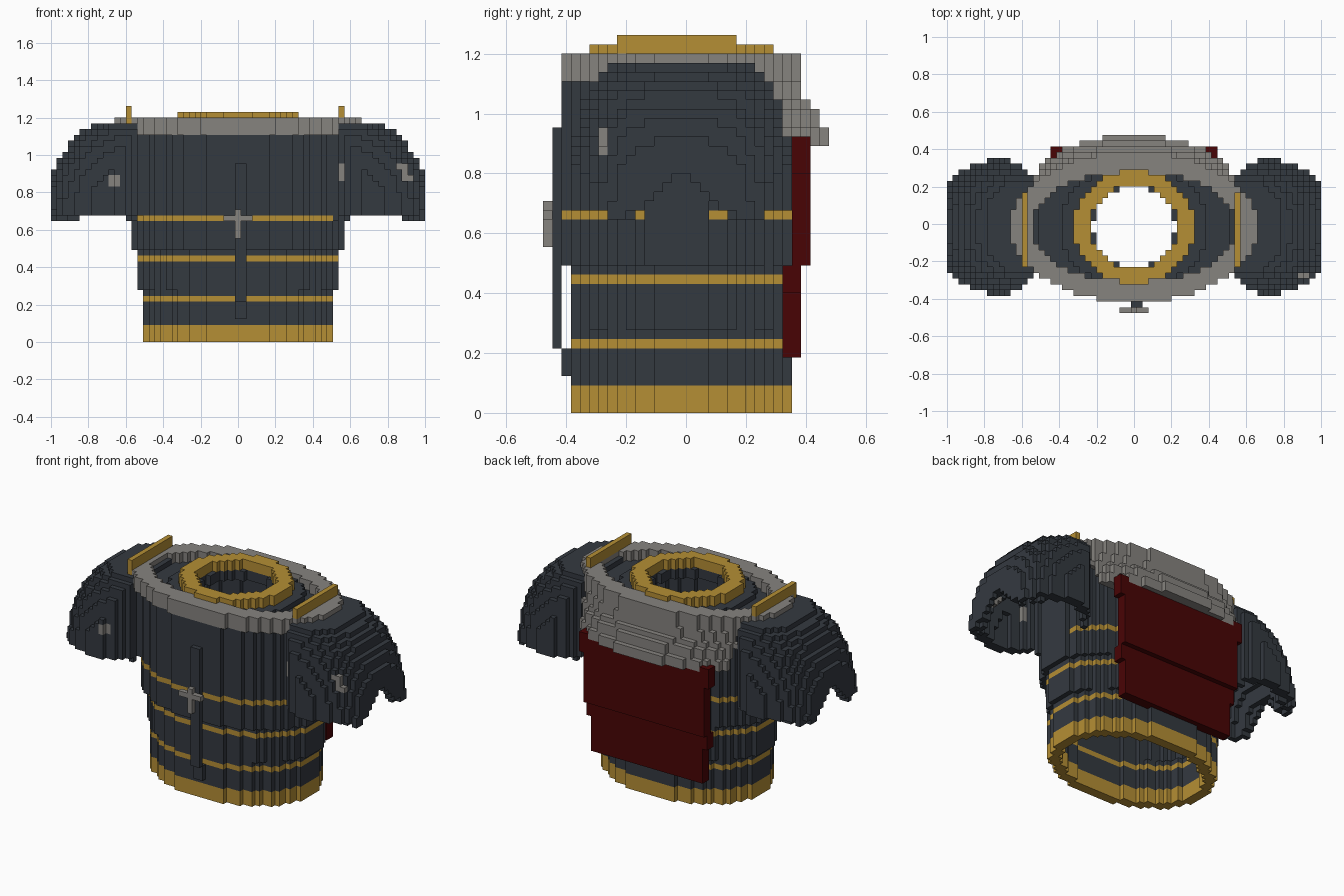
import bpy, bmesh
from mathutils import Vector

cube = bpy.data.objects.get("Cube")
if cube:
    bpy.data.objects.remove(cube)

V = 2 / 65  # edge of one block


def material(name, rgb):
    m = bpy.data.materials.new(name)
    m.use_nodes = True
    m.diffuse_color = (*rgb, 1)
    m.node_tree.nodes["Principled BSDF"].inputs["Base Color"].default_value = (*rgb, 1)
    return m


DARK = material("dark steel", (0.034, 0.041, 0.051))
GOLD = material("gold trim", (0.46, 0.272, 0.035))
GREY = material("grey cloth", (0.24, 0.228, 0.212))
RED = material("dark red cape", (0.066, 0.0012, 0.0015))

AXES = [Vector(d) for d in ((1, 0, 0), (-1, 0, 0), (0, 1, 0), (0, -1, 0), (0, 0, 1), (0, 0, -1))]


def blocks(name, rule, xs, ys, zs, mats):
    """Fill a block grid by rule (None or a material slot) and skin its outside."""
    cells = {}
    for x in range(xs[0], xs[1] + 1):
        for y in range(ys[0], ys[1] + 1):
            for z in range(zs[0], zs[1] + 1):
                slot = rule(x, y, z)
                if slot is not None:
                    cells[x, y, z] = slot
    bm = bmesh.new()
    corners = {}

    def corner(p):
        key = tuple(round(c * 2) for c in p)
        if key not in corners:
            corners[key] = bm.verts.new(p * V)
        return corners[key]

    for (x, y, z), slot in cells.items():
        centre = Vector((x, y, z + 0.5))
        for n in AXES:
            if (x + int(n.x), y + int(n.y), z + int(n.z)) in cells:
                continue
            u = Vector((n.y, n.z, n.x))
            w = n.cross(u)
            loop = [centre + (n + u * i + w * j) / 2 for i, j in ((1, 1), (-1, 1), (-1, -1), (1, -1))]
            bm.faces.new([corner(p) for p in loop]).material_index = slot
    mesh = bpy.data.meshes.new(name)
    bm.to_mesh(mesh)
    bm.free()
    for m in mats:
        mesh.materials.append(m)
    ob = bpy.data.objects.new(name, mesh)
    bpy.context.collection.objects.link(ob)
    return ob


def box(name, xs, ys, zs, mat):
    return blocks(name, lambda x, y, z: 0, xs, ys, zs, [mat])


def oval(x, y, a, b, power=2):
    return abs(x / a) ** power + abs((y + 0.5) / b) ** power <= 1


# Torso shell, widening upwards, with gold bands
def torso(x, y, z):
    a = 16.7 if z < 9 else 17.7 if z < 16 else 18.7
    b = 12.15 if z < 16 or y > 0 else 13.15
    if not oval(x, y, a, b) or oval(x, y, a - 2, b - 2):
        return None
    band = z in (7, 14) or z == 21 and abs(x) < 18
    return 1 if z < 3 or band else 0


blocks("torso", torso, (-19, 19), (-14, 13), (0, 35), [DARK, GOLD])


# Recessed top of the torso, open at the neck
def yoke(x, y, z):
    outer = oval(x, y, 18.7, 11) if z == 36 else oval(x, y, 13, 10.4)
    return 0 if outer and not oval(x, y, 7.1, 7) else None


blocks("neck_yoke", yoke, (-19, 19), (-13, 12), (36, 37), [DARK])


# Gold neck ring
def neck(x, y, z):
    return 0 if oval(x, y, 10.5, 9.9) and not oval(x, y, 7.7, 7.1) else None


blocks("neck_ring", neck, (-11, 11), (-11, 10), (37, 39), [GOLD])


# Grey collar, draped lower and wider at the back
def collar(x, y, z):
    if z >= 36:
        ok = oval(x, y, 21.5, 13.15) and not oval(x, y, 18, 9.6)
        return 0 if ok else None
    if y < 3 or z < 29 + max(0, 9.5 - y) * 2.3:
        return None
    back = 15.9 if z < 31 else 14.9 if z < 33 else 13.9 if z < 34 else 13.15
    return 0 if oval(x, y, 20.6, back, 2.25) and not oval(x, y, 17.5, 10.5) else None


blocks("collar", collar, (-22, 22), (-14, 15), (29, 38), [GREY])


# Hollow domed shoulder guards, ragged below and arched over the arm
def dome(x, y, z, cut):
    x, v = abs(x), abs(y + 0.5)
    lobe = max(0, 1 - ((x - 25) / 10) ** 2) ** 0.5 * (12.2 - cut)
    reach = (max(0, x - 19) / (14.3 - cut)) ** 2
    rise = (max(0, z - 22) / (17 - cut)) ** 2
    return v <= lobe and reach + (v / (12.4 - cut)) ** 3.5 + rise <= 1


def guard(x, y, z):
    if not dome(x, y, z, 0) or dome(x, y, z, 2):
        return None
    if z == 21 and not (3 < abs(y) < 9 and (2 * x + y) % 5 < 3):
        return None
    if abs(x) > 28 and z < 26 - abs(y + 0.5):
        return None
    front_chip = x in (-22, -21) and y < -7 and 27 <= z <= 28
    side_chip = x > 0 and y == -9 and 28 <= z <= 30
    return 1 if front_chip or side_chip else 0


for side, span in (("left", (17, 32)), ("right", (-32, -17))):
    blocks(side + "_shoulder_guard", guard, span, (-13, 12), (21, 37), [DARK, GREY])

# Gold shoulder straps
box("left_strap", (18, 18), (-7, 5), (36, 40), GOLD)
box("right_strap", (-19, -19), (-7, 5), (36, 40), GOLD)

# Front rib and the pale cross on it
box("front_rib", (0, 1), (-14, -14), (7, 30), DARK)
box("front_rib_tip", (0, 1), (-13, -13), (4, 6), DARK)


def cross(x, y, z):
    return 0 if x == 0 or z == 21 else None


blocks("chest_cross", cross, (-2, 2), (-15, -15), (18, 22), [GREY])


# Cape in two overlapping panels, narrowing downwards
def cape(x, y, z):
    half = 14 if z > 25 else 13 if z > 12 else 12
    first = 11 if z < 16 else 12
    return 0 if abs(x) <= half and first <= y <= first + 1 else None


blocks("cape", cape, (-14, 14), (11, 13), (6, 29), [RED])
